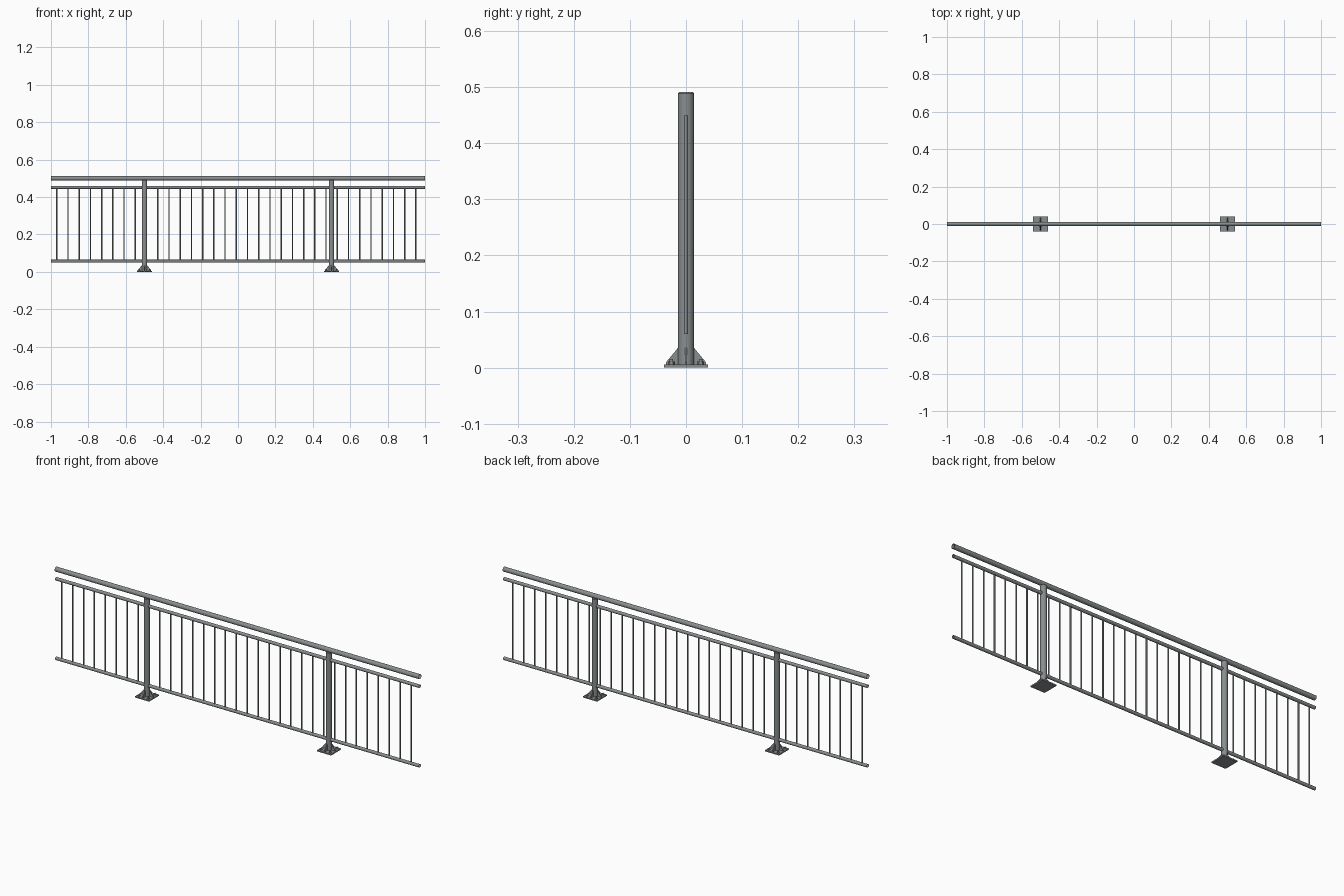
import bpy, bmesh, math
from mathutils import Matrix, Vector

if "Cube" in bpy.data.objects:
    bpy.data.objects.remove(bpy.data.objects["Cube"])

steel = bpy.data.materials.new("grey_steel")
steel.diffuse_color = (0.25, 0.27, 0.275, 1)
steel.use_nodes = True
steel.node_tree.nodes["Principled BSDF"].inputs["Base Color"].default_value = steel.diffuse_color


def finish(name, bm, smooth=False):
    bmesh.ops.recalc_face_normals(bm, faces=bm.faces)
    me = bpy.data.meshes.new(name)
    bm.to_mesh(me)
    bm.free()
    me.materials.append(steel)
    ob = bpy.data.objects.new(name, me)
    bpy.context.collection.objects.link(ob)
    if smooth:
        bpy.ops.object.select_all(action='DESELECT')
        ob.select_set(True)
        bpy.context.view_layer.objects.active = ob
        bpy.ops.object.shade_smooth_by_angle(angle=math.radians(35))
    return ob


def rod(bm, x, y, z0, z1, r, r2=None, seg=24):
    bmesh.ops.create_cone(bm, cap_ends=True, segments=seg, radius1=r,
                          radius2=r if r2 is None else r2, depth=z1 - z0,
                          matrix=Matrix.Translation((x, y, (z0 + z1) / 2)))


# Horizontal rails, open-ended tubes
for name, z, r in (("handrail", 0.50, 0.0115), ("upper_rail", 0.452, 0.008),
                   ("lower_rail", 0.057, 0.008)):
    bm = bmesh.new()
    bmesh.ops.create_cone(bm, cap_ends=False, segments=32, radius1=r, radius2=r, depth=2,
                          matrix=Matrix.Translation((0, 0, z)) @ Matrix.Rotation(math.pi / 2, 4, 'Y'))
    finish(name, bm, True)

# Thin balusters at even spacing
bm = bmesh.new()
for i in range(33):
    rod(bm, -0.969 + 0.06 * i, 0, 0.06, 0.449, 0.0035, seg=12)
finish("balusters", bm, True)

for side, px in (("left", -0.5), ("right", 0.5)):
    # Round post with a slightly tapered cap
    bm = bmesh.new()
    rod(bm, px, 0, 0.004, 0.484, 0.0145, seg=32)
    rod(bm, px, 0, 0.484, 0.489, 0.0145, seg=32)
    rod(bm, px, 0, 0.489, 0.4915, 0.0145, 0.012, seg=32)
    finish(side + "_post", bm, True)

    # Square base plate
    bm = bmesh.new()
    bmesh.ops.create_cube(bm, size=1, matrix=Matrix.Translation((px, 0, 0.003))
                          @ Matrix.Diagonal((0.078, 0.078, 0.006, 1)))
    finish(side + "_base_plate", bm)

    # Four triangular gussets around the post
    bm = bmesh.new()
    for k in range(4):
        m = Matrix.Translation((px, 0, 0)) @ Matrix.Rotation(k * math.pi / 2, 4, 'Z')
        outline = [(0.012, 0.005), (0.036, 0.005), (0.036, 0.009), (0.0145, 0.035), (0.012, 0.035)]
        f = bm.faces.new([bm.verts.new(m @ Vector((a, -0.002, z))) for a, z in outline])
        ext = bmesh.ops.extrude_face_region(bm, geom=[f])
        vs = [v for v in ext["geom"] if isinstance(v, bmesh.types.BMVert)]
        bmesh.ops.translate(bm, vec=m.to_3x3() @ Vector((0, 0.004, 0)), verts=vs)
    finish(side + "_gussets", bm)

    # Corner bolts: hex nut and stud
    bm = bmesh.new()
    for sx in (-1, 1):
        for sy in (-1, 1):
            rod(bm, px + sx * 0.026, sy * 0.026, 0.005, 0.011, 0.006, seg=6)
            rod(bm, px + sx * 0.026, sy * 0.026, 0.010, 0.015, 0.003, seg=12)
    finish(side + "_bolts", bm)
